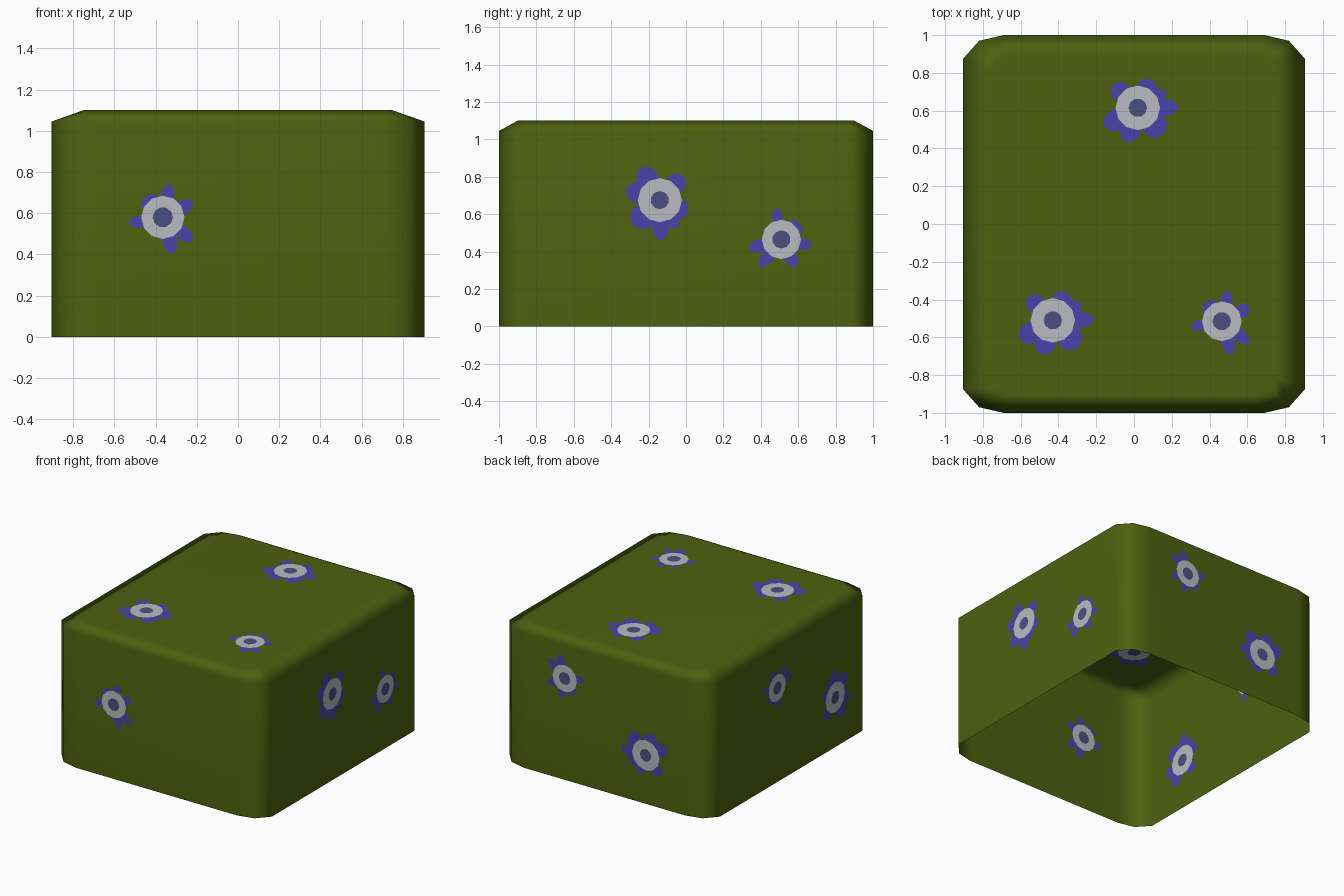
import bpy, bmesh, math
from mathutils import Vector

if "Cube" in bpy.data.objects:
    bpy.data.objects.remove(bpy.data.objects["Cube"])

def mat(name, rgb):
    m = bpy.data.materials.new(name)
    m.diffuse_color = (*rgb, 1)
    m.use_nodes = True
    m.node_tree.nodes["Principled BSDF"].inputs["Base Color"].default_value = m.diffuse_color
    return m

GREEN = mat("olive green", (0.078, 0.118, 0.005))
BLUE = mat("petal blue", (0.065, 0.058, 0.41))
GREY = mat("pale grey", (0.48, 0.50, 0.54))
DARK = mat("dark slate", (0.075, 0.078, 0.22))

def finish(bm, name, mats):
    me = bpy.data.meshes.new(name)
    bm.to_mesh(me)
    bm.free()
    for m in mats:
        me.materials.append(m)
    ob = bpy.data.objects.new(name, me)
    bpy.context.collection.objects.link(ob)
    return ob

# Cover: open-bottomed box with softened corners
def outline(quarter):
    q = quarter
    return ([(x, y) for x, y in q] + [(-x, y) for x, y in reversed(q)]
            + [(-x, -y) for x, y in q] + [(x, -y) for x, y in reversed(q)])

wide = outline([(0.905, 0.875), (0.82, 0.97), (0.69, 1.0)])
narrow = outline([(0.75, 0.80), (0.73, 0.87), (0.64, 0.90)])
bm = bmesh.new()
rings = [[bm.verts.new((x, y, z)) for x, y in pts]
         for pts, z in ((wide, 0), (wide, 1.045), (narrow, 1.1))]
for a, b in zip(rings, rings[1:]):
    for i in range(12):
        j = (i + 1) % 12
        bm.faces.new((a[i], a[j], b[j], b[i]))
bm.faces.new(rings[-1])
for f in bm.faces:
    f.smooth = True
cover = finish(bm, "box_cover", [GREEN])
cover.modifiers.new("soft_edges", 'WEIGHTED_NORMAL')

# Petals: tip offset from the flower centre and half width
SMALL = [(-.085, .10, .048), (.035, .16, .033), (.145, .075, .036),
         (.145, -.115, .033), (.05, -.175, .036), (-.165, -.03, .03)]
LARGE = [(-.13, .125, .052), (.07, .15, .055), (.15, .09, .035), (.215, .005, .045),
         (.135, -.14, .068), (-.06, -.18, .055), (-.175, -.10, .058)]

# Flower: thin flat layers on the outside and the inside of the wall
def flower(name, centre, right, up, petals, radius, turn):
    c, r, u = Vector(centre), Vector(right), Vector(up)
    n = r.cross(u)
    ct, st = math.cos(math.radians(turn)), math.sin(math.radians(turn))
    bm = bmesh.new()

    def ellipse(cx, cy, ax, ay, angle, lift, index, sides=14):
        for side in (1, -1):
            vs = []
            for k in range(sides):
                t = math.tau * k / sides * side
                px, py = ax * math.cos(t), ay * math.sin(t)
                x = cx + px * math.cos(angle) - py * math.sin(angle)
                y = cy + px * math.sin(angle) + py * math.cos(angle)
                x, y = x * ct - y * st, x * st + y * ct
                vs.append(bm.verts.new(c + r * x + u * y + n * lift * side))
            bm.faces.new(vs).material_index = index

    for x, y, w in petals:
        tip = math.hypot(x, y)
        half = (tip - radius * 0.5) / 2
        f = (tip - half) / tip
        ellipse(x * f, y * f, half, w, math.atan2(y, x), 0.002, 0)
    ellipse(0, 0, radius, radius, 0, 0.004, 1, 12)
    ellipse(0, 0, 0.049, 0.049, 0, 0.006, 2, 10)
    finish(bm, name, [BLUE, GREY, DARK])

X, Y, Z = Vector((1, 0, 0)), Vector((0, 1, 0)), Vector((0, 0, 1))
for name, centre, right, up, big, turn in [
    ("top_flower_back", (.02, .615, 1.1), X, Y, True, 0),
    ("top_flower_left", (-.43, -.51, 1.1), X, Y, True, 0),
    ("top_flower_right", (.465, -.515, 1.1), X, Y, False, 0),
    ("front_flower", (-.365, -1, .58), X, Z, False, 0),
    ("right_flower_large", (.905, -.14, .675), Y, Z, True, -90),
    ("right_flower_small", (.905, .51, .465), Y, Z, False, -90),
    ("rear_flower_small", (.34, 1, .79), -X, Z, False, 180),
    ("rear_flower_large", (-.357, 1, .38), -X, Z, True, 180),
    ("left_flower_small", (-.905, .178, .735), -Y, Z, False, 90),
    ("left_flower_large", (-.905, -.534, .39), -Y, Z, True, 90),
]:
    flower(name, centre, right, up, LARGE if big else SMALL, .118 if big else .105, turn)
